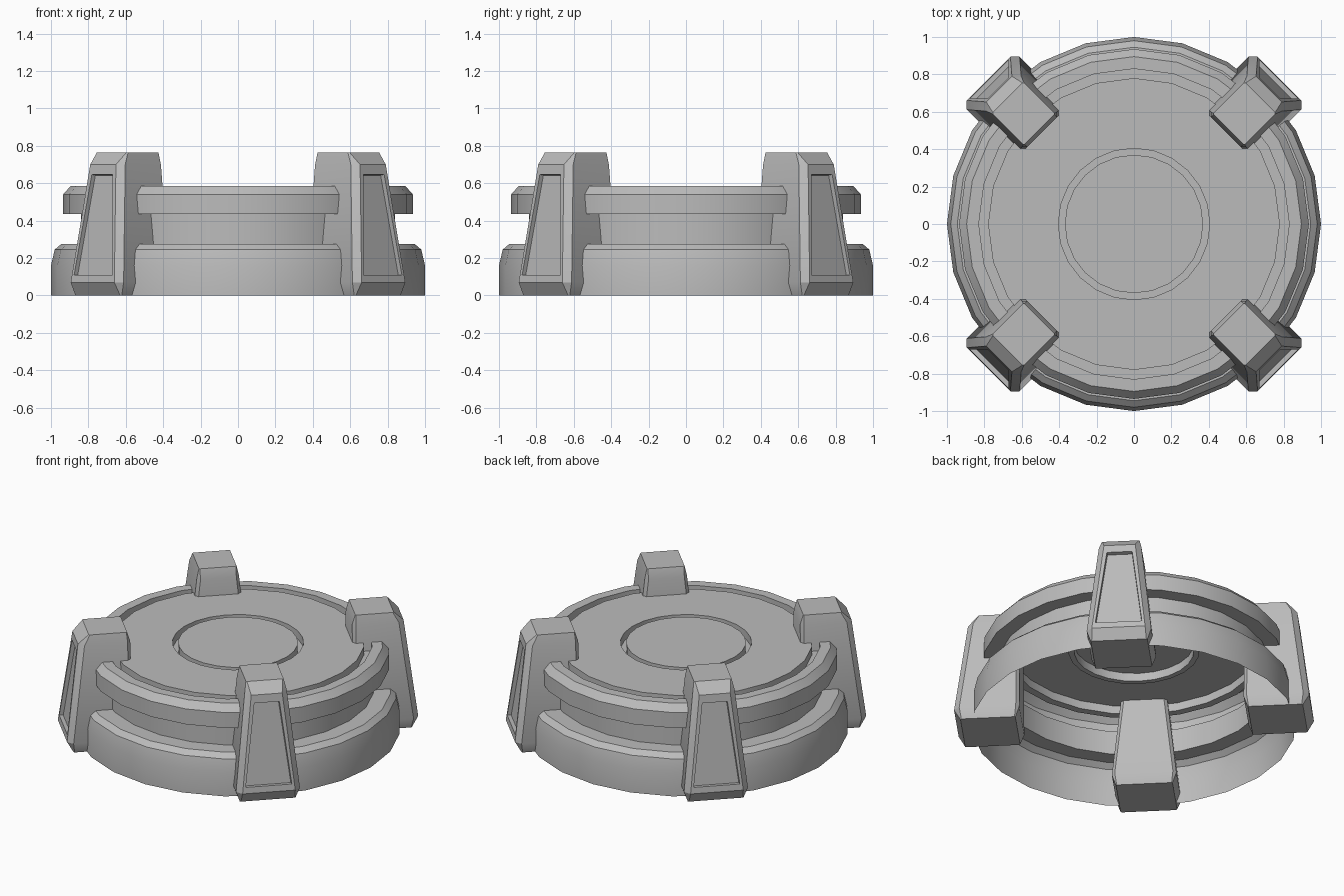
import bpy, bmesh, math
from mathutils import Matrix, Vector

cube = bpy.data.objects.get("Cube")
if cube:
    bpy.data.objects.remove(cube, do_unlink=True)

grey = bpy.data.materials.new("plain_grey")
grey.use_nodes = True
colour = (0.5, 0.5, 0.5, 1)
grey.diffuse_color = colour
grey.node_tree.nodes["Principled BSDF"].inputs["Base Color"].default_value = colour


def finish(bm, name):
    """Turn a bmesh into a shaded object."""
    mesh = bpy.data.meshes.new(name)
    bm.to_mesh(mesh)
    bm.free()
    mesh.materials.append(grey)
    obj = bpy.data.objects.new(name, mesh)
    bpy.context.collection.objects.link(obj)
    bpy.ops.object.select_all(action='DESELECT')
    obj.select_set(True)
    bpy.context.view_layer.objects.active = obj
    bpy.ops.object.shade_smooth_by_angle(angle=math.radians(28))
    return obj


# Round platform: one open-bottomed shell turned from a (radius, height) profile
SIDES = 24
TOP, GROOVE = 0.585, 0.53
profile = [
    (1, 0), (1, 0.16), (0.98, 0.245), (0.945, 0.275),       # skirt
    (0.84, 0.275), (0.84, 0.435),                           # waist
    (0.935, 0.435), (0.935, 0.54), (0.895, TOP),            # upper ring
    (0.83, TOP), (0.83, GROOVE), (0.78, GROOVE), (0.78, TOP),
    (0.405, TOP), (0.405, GROOVE), (0.37, GROOVE), (0.37, TOP),
]
bm = bmesh.new()
rings = []
for r, z in profile:
    angles = [math.tau * i / SIDES for i in range(SIDES)]
    rings.append([bm.verts.new((r * math.cos(a), r * math.sin(a), z)) for a in angles])
for low, high in zip(rings, rings[1:]):
    for i in range(SIDES):
        j = (i + 1) % SIDES
        bm.faces.new((low[i], low[j], high[j], high[i]))
bm.faces.new(rings[-1])
finish(bm, "platform")


def leg_section(inner, outer, half, cut_in, cut_out, z):
    """Chamfered rectangle, with x pointing away from the platform centre."""
    side = [(outer, half - cut_out), (outer - cut_out, half),
            (inner + cut_in, half), (inner, half - cut_in)]
    return [(x, y, z) for x, y in side] + [(x, -y, z) for x, y in reversed(side)]


def make_leg(name, angle):
    bm = bmesh.new()
    sections = [
        leg_section(0.72, 1.06, 0.175, 0.005, 0.006, 0),
        leg_section(0.695, 1.1, 0.2, 0.02, 0.035, 0.07),
        leg_section(0.695, 1.02, 0.132, 0.02, 0.035, 0.7),
        leg_section(0.715, 0.955, 0.118, 0.005, 0.006, 0.765),
    ]
    loops = [[bm.verts.new(p) for p in s] for s in sections]
    for low, high in zip(loops, loops[1:]):
        for i in range(len(low)):
            j = (i + 1) % len(low)
            bm.faces.new((low[i], low[j], high[j], high[i]))
    bm.faces.new(loops[0][::-1])
    bm.faces.new(loops[-1])
    bmesh.ops.recalc_face_normals(bm, faces=bm.faces[:])

    # Sunken panel on the sloping outer face
    panel = max(bm.faces, key=lambda f: f.calc_center_median().x if f.calc_area() > 0.1 else 0)
    bmesh.ops.inset_individual(bm, faces=[panel], thickness=0.028)
    slope = (1.02 - 1.1) / (0.7 - 0.07)
    for v in panel.verts:
        dz = 0.022 if v.co.z < 0.4 else -0.032
        v.co += Vector((slope * dz, 0, dz))
    bmesh.ops.inset_individual(bm, faces=[panel], thickness=0.003, depth=-0.025)

    bmesh.ops.rotate(bm, verts=bm.verts[:], cent=(0, 0, 0),
                     matrix=Matrix.Rotation(math.radians(angle), 3, 'Z'))
    finish(bm, name)


# Four legs around the rim
for name, angle in (("back_left_leg", 45), ("back_right_leg", 135),
                    ("front_right_leg", 225), ("front_left_leg", 315)):
    make_leg(name, angle)
